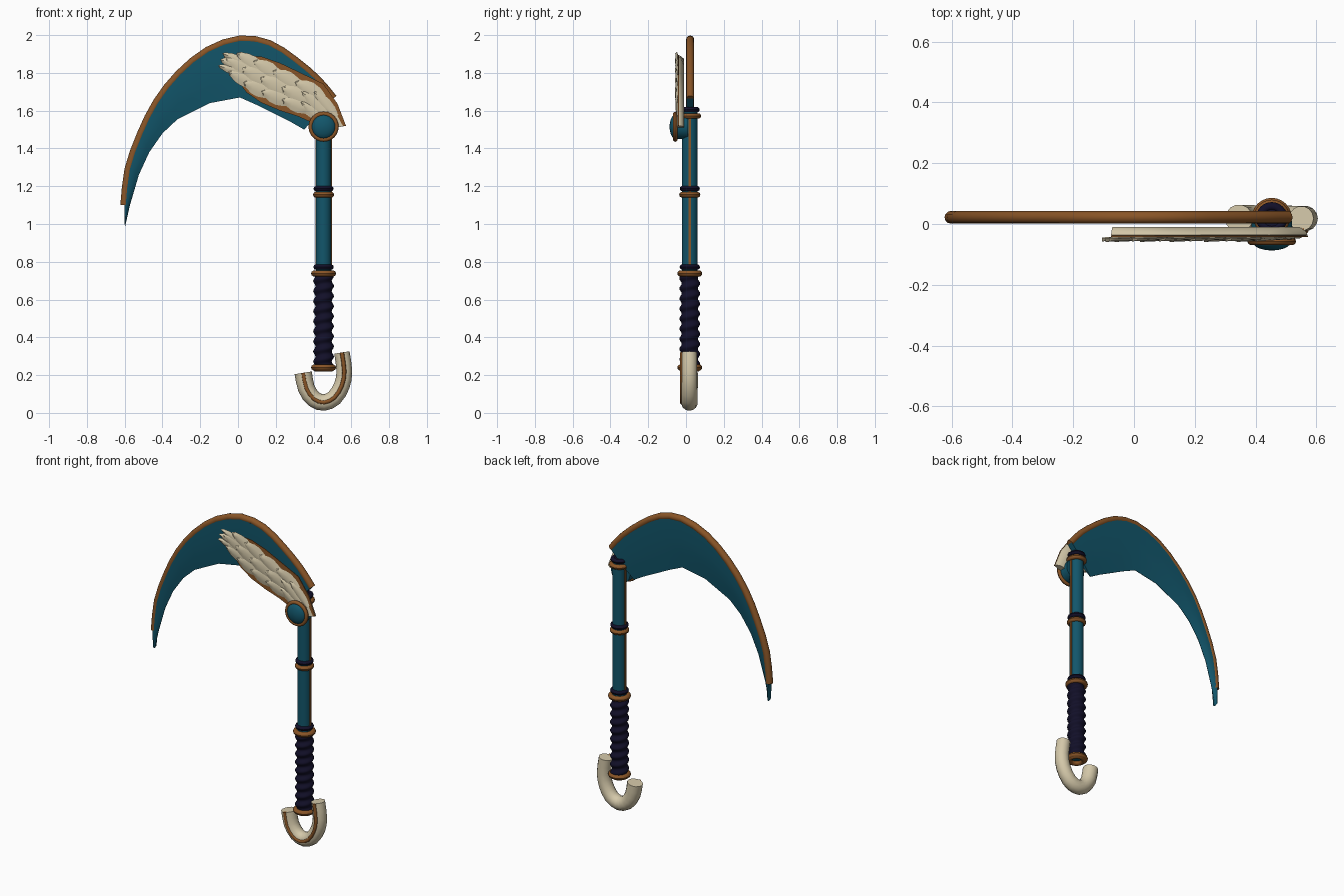
import bpy, bmesh, math
from mathutils import Vector

if "Cube" in bpy.data.objects:
    bpy.data.objects.remove(bpy.data.objects["Cube"])

def material(name, rgb):
    m = bpy.data.materials.new(name)
    m.diffuse_color = (*rgb, 1)
    m.use_nodes = True
    m.node_tree.nodes["Principled BSDF"].inputs["Base Color"].default_value = m.diffuse_color
    return m

TEAL = material("deep teal", (0.006, 0.092, 0.145))
BRONZE = material("bronze", (0.25, 0.09, 0.02))
NAVY = material("dark navy", (0.006, 0.005, 0.022))
CREAM = material("bone cream", (0.66, 0.58, 0.40))
HX, HY = 0.453, 0.02          # handle axis

def loft(name, rings, mat, angle=35, cap=True):
    """Skin a list of equal-length closed rings."""
    bm = bmesh.new()
    rows = [[bm.verts.new(p) for p in r] for r in rings]
    n = len(rows[0])
    for a, b in zip(rows, rows[1:]):
        for i in range(n):
            j = (i + 1) % n
            bm.faces.new((a[i], a[j], b[j], b[i]))
    if cap:
        bm.faces.new(rows[0])
        bm.faces.new(rows[-1])
    bmesh.ops.recalc_face_normals(bm, faces=bm.faces)
    me = bpy.data.meshes.new(name)
    bm.to_mesh(me)
    bm.free()
    me.materials.append(mat)
    ob = bpy.data.objects.new(name, me)
    bpy.context.collection.objects.link(ob)
    bpy.ops.object.select_all(action='DESELECT')
    ob.select_set(True)
    bpy.context.view_layer.objects.active = ob
    bpy.ops.object.shade_smooth_by_angle(angle=math.radians(angle))
    return ob

def band(name, pairs, section, mat, angle=35):
    """Blade-like solid: section (t, y) stretched between outer and inner edge points."""
    rings = []
    for (ax, az), (bx, bz) in pairs:
        rings.append([(ax + (bx - ax) * t, y, az + (bz - az) * t) for t, y in section])
    return loft(name, rings, mat, angle)

def smooth(pts, steps=3):
    """Catmull-Rom refinement of a path."""
    p = [Vector(q) for q in pts]
    p = [2 * p[0] - p[1]] + p + [2 * p[-1] - p[-2]]
    out = []
    for a, b, c, d in zip(p, p[1:], p[2:], p[3:]):
        for k in range(steps):
            t = k / steps
            out.append(0.5 * (2 * b + (c - a) * t + (2 * a - 5 * b + 4 * c - d) * t * t
                              + (3 * b - a - 3 * c + d) * t ** 3))
    return out + [p[-2]]

def tube(name, path, r0, r1, y, mat, sides=12):
    """Round tube along a path in the xz plane."""
    path = [Vector(p) for p in path]
    rings = []
    for i, p in enumerate(path):
        d = (path[min(i + 1, len(path) - 1)] - path[max(i - 1, 0)]).normalized()
        r = r0 + (r1 - r0) * i / (len(path) - 1)
        rings.append([(p.x - d.y * r * math.cos(a), y + r * math.sin(a), p.y + d.x * r * math.cos(a))
                      for a in (math.tau * k / sides for k in range(sides))])
    return loft(name, rings, mat, 50)

def lathe(name, profile, mat, axis='Z', centre=(HX, HY, 0), sides=24, cap=True):
    """Revolve (radius, height) about z, or about -y for the hub."""
    c = Vector(centre)
    rings = []
    for r, h in profile:
        ring = []
        for k in range(sides):
            a = math.tau * k / sides
            u, v = r * math.cos(a), r * math.sin(a)
            ring.append(c + Vector((u, v, h) if axis == 'Z' else (u, -h, v)))
        rings.append(ring)
    return loft(name, rings, mat, 40, cap)

def ring_profile(R, r, h, n=10):
    return [(R + r * math.cos(math.tau * k / n), h + r * math.sin(math.tau * k / n)) for k in range(n + 1)]

# Blade: wedge section, thick at the spine and thin at the cutting edge
outer = [(-0.60, 1.00), (-0.602, 1.10), (-0.58, 1.29), (-0.515, 1.475), (-0.43, 1.645), (-0.312, 1.795),
         (-0.16, 1.918), (0.01, 1.977), (0.165, 1.953), (0.30, 1.867), (0.42, 1.765), (0.505, 1.665)]
inner = [(-0.598, 0.985), (-0.572, 1.10), (-0.525, 1.26), (-0.47, 1.38), (-0.40, 1.48), (-0.32, 1.555),
         (-0.15, 1.64), (0.01, 1.67), (0.10, 1.63), (0.20, 1.58), (0.28, 1.54), (0.35, 1.50)]
blade_section = [(0, 0.003), (0.35, 0.003), (0.7, 0.011), (1, 0.02), (1, 0.022), (0.7, 0.031),
                 (0.35, 0.039), (0, 0.039)]
band("blade", list(zip(outer, inner)), blade_section, TEAL)
tube("blade_spine_trim", smooth(outer[1:], 2), 0.021, 0.021, 0.022, BRONZE)

# Handle shaft, side strips and collars
lathe("shaft", [(0.041, 0.24), (0.041, 1.60)], TEAL)
for side in (-1, 1):
    x = HX + side * 0.040
    loft("shaft_strip", [[(x + dx, HY + dy, z) for dx, dy in
                          ((-0.004, -0.007), (0.004, -0.007), (0.004, 0.007), (-0.004, 0.007))]
                         for z in (0.76, 1.57)], BRONZE)
for R, r, z, mat in ((0.042, 0.016, 0.235, BRONZE), (0.05, 0.016, 0.24, BRONZE),
                     (0.05, 0.016, 0.738, BRONZE), (0.04, 0.014, 0.772, NAVY),
                     (0.041, 0.015, 1.155, BRONZE), (0.039, 0.014, 1.187, NAVY),
                     (0.045, 0.015, 1.572, BRONZE), (0.038, 0.014, 1.605, NAVY)):
    lathe("collar", ring_profile(R, r, z), mat, cap=False)
lathe("top_cap", [(0.04, 1.59), (0.038, 1.613), (0.005, 1.616)], NAVY)

# Wrapped grip: spiral ridges
grip = []
for i in range(73):
    z = 0.245 + 0.48 * i / 72
    row = []
    for k in range(24):
        a = math.tau * k / 24
        r = 0.049 + 0.006 * math.cos(a - math.tau * 9 * i / 72)
        row.append((HX + r * math.cos(a), HY + r * math.sin(a), z))
    grip.append(row)
loft("grip_wrap", grip, NAVY, 60)

# Hook pommel with a front inlay
hook = smooth([(0.345, 0.212), (0.362, 0.13), (0.402, 0.073), (0.455, 0.055), (0.51, 0.08),
               (0.55, 0.145), (0.563, 0.22), (0.55, 0.32)], 2)
tube("hook_pommel", hook, 0.046, 0.041, 0.018, CREAM, 14)
tube("hook_inlay", hook, 0.011, 0.011, -0.022, BRONZE, 8)

# Feather ornament: body, bronze layer and overlapping feathers
upper = [(-0.075, 1.888), (0.03, 1.892), (0.125, 1.883), (0.22, 1.85), (0.325, 1.80), (0.45, 1.74),
         (0.525, 1.635), (0.57, 1.52)]
lower = [(-0.06, 1.835), (-0.01, 1.775), (0.045, 1.70), (0.125, 1.645), (0.22, 1.605), (0.325, 1.57),
         (0.40, 1.535), (0.47, 1.50)]
pairs = list(zip(upper, lower))
band("plume_body", pairs, [(0, -0.036), (0.03, -0.026), (0.25, -0.01), (0.75, -0.01), (0.97, -0.026),
                           (1, -0.036), (0.75, -0.047), (0.25, -0.047)], CREAM, 50)
band("plume_bronze_layer", pairs, [(-0.015, -0.042), (1.015, -0.042), (1.015, -0.038), (-0.015, -0.038)], BRONZE)

def feather(name, base, tip, width, lift):
    b, d = Vector(base), Vector(tip) - Vector(base)
    n = Vector((-d.y, d.x)).normalized()
    rings = []
    for t, w in ((0, 0.45), (0.25, 0.85), (0.5, 1), (0.7, 0.85), (0.82, 0.6), (0.92, 0.42), (1, 0.04)):
        p, y = b + d * t, -0.041 - lift * t
        prof = ((-1, 0.0), (-0.5, -0.006), (0, -0.009), (0.5, -0.006), (1, 0.0), (0, 0.004))
        rings.append([(p.x + n.x * s * w * width, y + o, p.y + n.y * s * w * width) for s, o in prof])
    return loft(name, rings, CREAM, 30)

mids = [(Vector(a) + Vector(b)) / 2 for a, b in pairs]
for i in range(1, 7):
    half = (Vector(pairs[i][0]) - Vector(pairs[i][1])).length / 2
    for side in (-1, 0, 1):                    # two side feathers and a central one
        across = (Vector(pairs[i][0]) - Vector(pairs[i][1])).normalized()
        along = (mids[i - 1] - mids[i]).normalized()
        start = mids[i] - along * 0.05 + across * side * half * 0.35
        end = mids[i] + along * (0.13 if side else 0.17) + across * side * half * 0.55
        if i == 1:
            end = mids[1] + along * 0.11 + across * side * 0.035
        feather("feather", start, end, half * (0.42 if side else 0.5), 0.007 if side else 0.009)

# Round hub joining blade, plume and handle
hub = (HX, 0, 1.515)
lathe("hub_barrel", [(0.066, -0.01), (0.066, 0.058)], TEAL, 'Y', hub)
lathe("hub_ring", ring_profile(0.068, 0.012, 0.057), BRONZE, 'Y', hub, cap=False)
lathe("hub_dome", [(0.066 * math.cos(a), 0.055 + 0.032 * math.sin(a))
                   for a in (math.radians(x) for x in (0, 18, 36, 54, 72, 86))], TEAL, 'Y', hub)
